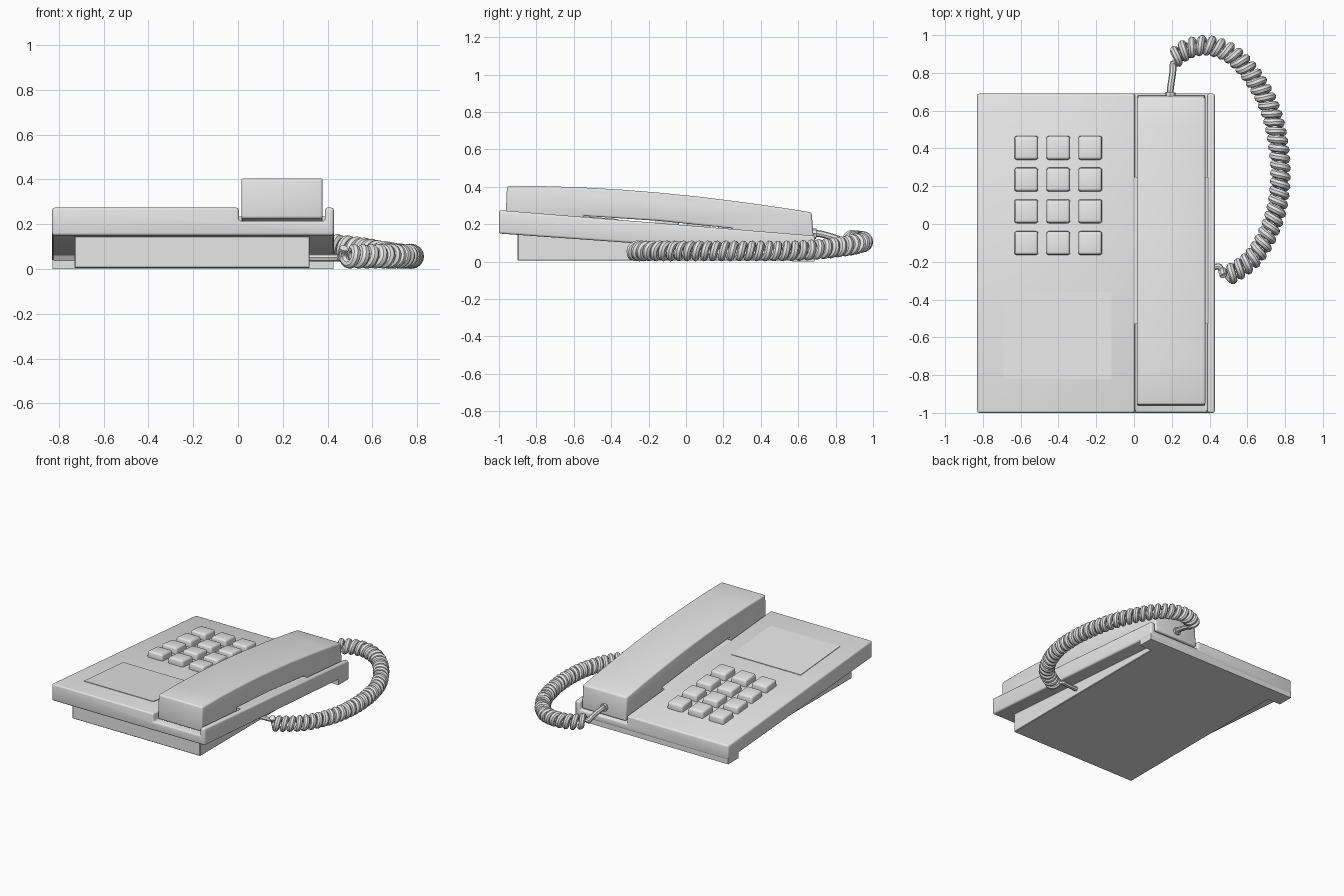
import bpy, bmesh, math
from mathutils import Vector

if "Cube" in bpy.data.objects:
    bpy.data.objects.remove(bpy.data.objects["Cube"])

grey = bpy.data.materials.new("light_grey_plastic")
grey.diffuse_color = (0.8, 0.8, 0.8, 1)
grey.use_nodes = True
grey.node_tree.nodes["Principled BSDF"].inputs["Base Color"].default_value = grey.diffuse_color


def top(y):
    """Height of the sloping top surface at depth y."""
    return 0.275 - 0.081 * (y + 1)


def finish(ob, bevel=0.0, segs=2):
    ob.data.materials.append(grey)
    bpy.ops.object.select_all(action='DESELECT')
    ob.select_set(True)
    bpy.context.view_layer.objects.active = ob
    if bevel:
        m = ob.modifiers.new("bevel", 'BEVEL')
        m.width, m.segments, m.limit_method = bevel, segs, 'ANGLE'
        m.angle_limit = math.radians(40)
        bpy.ops.object.modifier_apply(modifier="bevel")
    bpy.ops.object.shade_smooth_by_angle(angle=math.radians(35))
    return ob


def loft(name, ring_a, ring_b, bevel=0.0, segs=2):
    """Solid between two matching outlines."""
    bm = bmesh.new()
    a = [bm.verts.new(p) for p in ring_a]
    b = [bm.verts.new(p) for p in ring_b]
    bm.faces.new(a)
    bm.faces.new(b)
    n = len(a)
    for i in range(n):
        bm.faces.new((a[i], a[(i + 1) % n], b[(i + 1) % n], b[i]))
    bmesh.ops.recalc_face_normals(bm, faces=bm.faces)
    me = bpy.data.meshes.new(name)
    bm.to_mesh(me)
    bm.free()
    ob = bpy.data.objects.new(name, me)
    bpy.context.collection.objects.link(ob)
    return finish(ob, bevel, segs)


def side_prism(name, profile, x0, x1, bevel=0.0, segs=2):
    """Side (y, z) profile extruded across x."""
    return loft(name, [(x0, y, z) for y, z in profile],
                [(x1, y, z) for y, z in profile], bevel, segs)


# Sloping housing with the open handset channel and right rail
def housing_ring(y, bottom):
    t = top(y)
    f = t - 0.06
    return [(x, y, z) for x, z in
            [(-0.83, bottom), (0.428, bottom), (0.428, t), (0.388, t),
             (0.388, f), (0.004, f), (0.004, t), (-0.83, t)]]


loft("housing", housing_ring(-1.0, 0.15), housing_ring(0.69, 0.03), 0.012, 3)

# Raised middle of the channel
side_prism("cradle_bridge", [(-0.53, top(-0.53) - 0.08), (0.25, top(0.25) - 0.08),
                             (0.25, top(0.25) - 0.003), (-0.53, top(-0.53) - 0.003)], -0.005, 0.395)

# Wedge base and full-width rear foot
side_prism("base", [(-0.9, 0.005), (0.66, 0.005), (0.66, 0.05), (-0.9, 0.16)], -0.73, 0.32, 0.004, 1)
side_prism("rear_foot", [(0.57, 0.0), (0.688, 0.0), (0.688, 0.05), (0.57, 0.05)], -0.828, 0.426)

# Handset with arched back and hollow grip
side_prism("handset", [
    (-0.965, 0.225), (-0.957, 0.405), (-0.75, 0.403), (-0.55, 0.396), (-0.35, 0.385),
    (-0.15, 0.369), (0.07, 0.347), (0.3, 0.318), (0.5, 0.290), (0.672, 0.263),
    (0.685, 0.09), (0.25, 0.125), (0.25, top(0.25) + 0.004), (-0.15, top(-0.15) + 0.012),
    (-0.55, top(-0.55) + 0.006), (-0.55, 0.19)], 0.015, 0.378, 0.012, 3)

# Label window
x0, x1, y0, y1 = -0.69, -0.12, -0.82, -0.36
side_prism("label_window", [(y0, top(y0) - 0.004), (y1, top(y1) - 0.004),
                            (y1, top(y1) + 0.004), (y0, top(y0) + 0.004)], x0, x1)


# Keypad
def key_ring(cx, cy, h, dz):
    return [(cx + sx * h, cy + sy * h, top(cy + sy * h) + dz)
            for sx, sy in ((-1, -1), (1, -1), (1, 1), (-1, 1))]


for r in range(4):
    for c in range(3):
        cx, cy = -0.57 + 0.169 * c, 0.403 - 0.168 * r
        loft(f"key_{r * 3 + c + 1}", key_ring(cx, cy, 0.064, -0.01),
             key_ring(cx, cy, 0.060, 0.046), 0.013, 3)


# Coiled cord: smooth path wrapped by a helix, with straight leads
def smooth(pts, steps=40):
    out = []
    p = [pts[0]] + pts + [pts[-1]]
    for i in range(1, len(p) - 2):
        a, b, c, d = p[i - 1:i + 3]
        for k in range(steps):
            t = k / steps
            out.append(0.5 * (2 * b + (c - a) * t + (2 * a - 5 * b + 4 * c - d) * t * t
                              + (3 * b - a - 3 * c + d) * t ** 3))
    return out + [pts[-1]]


path = smooth([Vector(v) for v in [
    (0.215, 0.88, 0.115), (0.29, 0.93, 0.11), (0.40, 0.944, 0.105), (0.53, 0.89, 0.09),
    (0.65, 0.75, 0.07), (0.73, 0.58, 0.058), (0.772, 0.35, 0.057), (0.765, 0.13, 0.057),
    (0.71, -0.05, 0.057), (0.62, -0.19, 0.057), (0.48, -0.285, 0.057)]])

pitch, coil_r, wire_r, per_turn = 0.047, 0.035, 0.021, 16
helix, travelled, next_s = [], 0.0, 0.0
step = pitch / per_turn
for a, b in zip(path, path[1:]):
    seg = (b - a).length
    tan = (b - a).normalized()
    side = tan.cross(Vector((0, 0, 1))).normalized()
    up = side.cross(tan)
    while next_s <= travelled + seg:
        ang = 2 * math.pi * next_s / pitch
        helix.append(a + tan * (next_s - travelled)
                     + coil_r * (math.cos(ang) * side + math.sin(ang) * up))
        next_s += step
    travelled += seg

lead_in = smooth([Vector(v) for v in [(0.19, 0.66, 0.15), (0.193, 0.72, 0.148),
                                      (0.205, 0.80, 0.125), (0.207, 0.85, 0.105)]], 6)
lead_out = smooth([Vector(v) for v in [(0.465, -0.25, 0.05), (0.45, -0.225, 0.05),
                                       (0.41, -0.23, 0.05), (0.30, -0.235, 0.05)]], 6)


def wire(name, pts, radius):
    cu = bpy.data.curves.new(name, 'CURVE')
    cu.dimensions = '3D'
    cu.bevel_depth, cu.bevel_resolution, cu.use_fill_caps = radius, 2, True
    sp = cu.splines.new('POLY')
    sp.points.add(len(pts) - 1)
    for q, v in zip(sp.points, pts):
        q.co = (*v, 1)
    ob = bpy.data.objects.new(name, cu)
    bpy.context.collection.objects.link(ob)
    bpy.ops.object.select_all(action='DESELECT')
    ob.select_set(True)
    bpy.context.view_layer.objects.active = ob
    bpy.ops.object.convert(target='MESH')
    finish(bpy.context.view_layer.objects.active)


wire("coiled_cord", helix, wire_r)
wire("handset_lead", lead_in + [helix[0]], 0.018)
wire("base_lead", [helix[-1]] + lead_out, 0.016)
# Strain relief where the cord enters the handset
wire("cord_plug", [Vector((0.191, 0.66, 0.15)), Vector((0.191, 0.697, 0.149))], 0.028)
